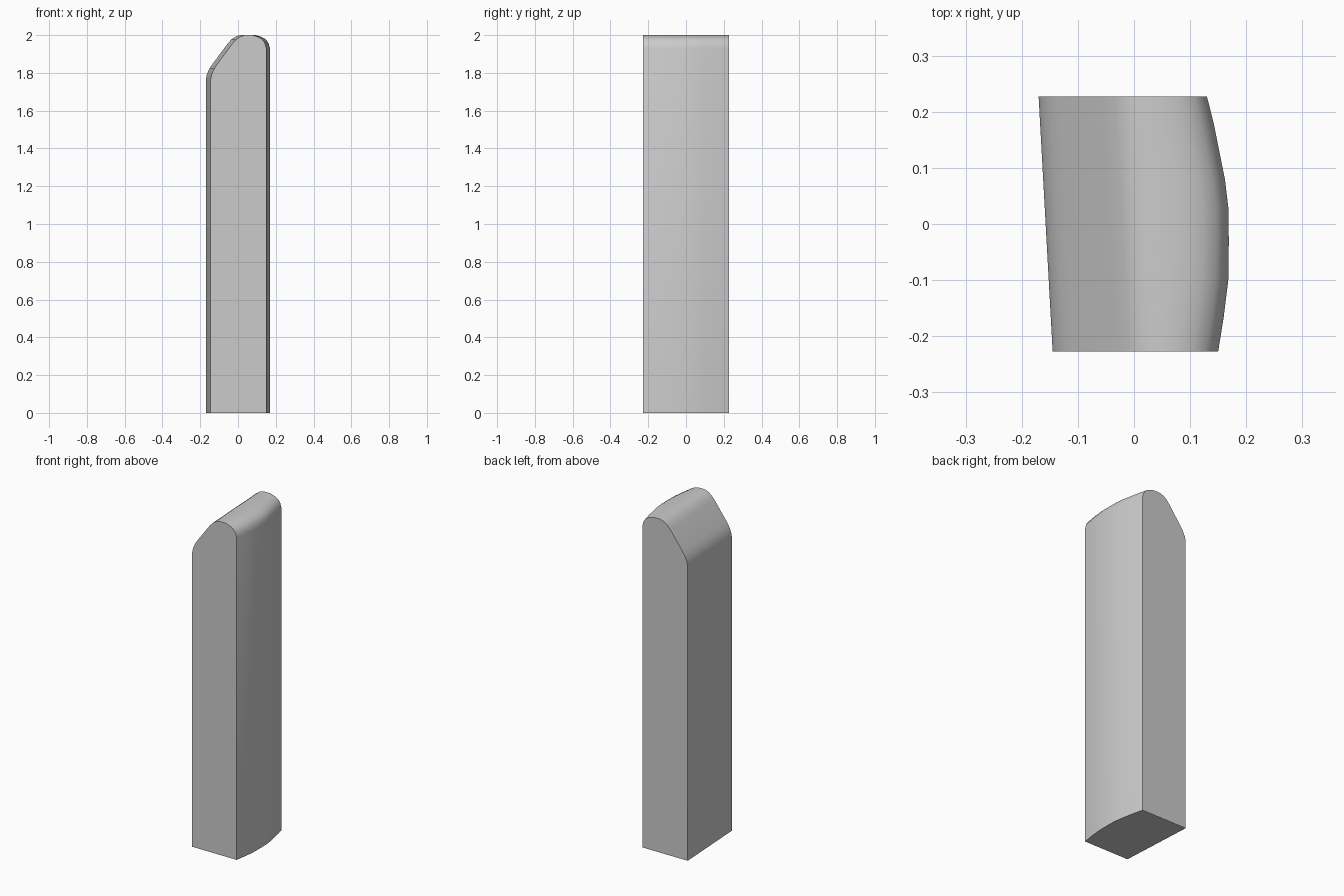
import bpy, bmesh

if "Cube" in bpy.data.objects:
    bpy.data.objects.remove(bpy.data.objects["Cube"])

# Plan outline: (y, right-hand x); the left side is a straight slanted wall
STATIONS = [(-0.227, 0.15), (-0.165, 0.16), (-0.1, 0.168), (-0.03, 0.169),
            (0.03, 0.168), (0.08, 0.162), (0.13, 0.152), (0.18, 0.142), (0.227, 0.13)]
# Top profile: offsets from the left wall, then offsets from the right wall
LEFT = [(0, 0), (0, 1.765), (0.006, 1.795), (0.02, 1.825), (0.035, 1.847),
        (0.115, 1.955), (0.135, 1.977), (0.155, 1.991), (0.18, 2.0)]
RIGHT = [(0.075, 2.0), (0.045, 1.991), (0.022, 1.978), (0.008, 1.958), (0, 1.93), (0, 0)]


def left_x(y):
    return -0.1575 - 0.0125 * y / 0.227


# Post body: loft the arched profile from front to back
bm = bmesh.new()
rings = []
for y, rx in STATIONS:
    lx = left_x(y)
    pts = [(lx + dx, y, z) for dx, z in LEFT] + [(rx - dx, y, z) for dx, z in RIGHT]
    rings.append([bm.verts.new(p) for p in pts])

n = len(rings[0])
for a, b in zip(rings, rings[1:]):
    for i in range(n):
        j = (i + 1) % n
        bm.faces.new((a[i], a[j], b[j], b[i]))
bm.faces.new(rings[0])
bm.faces.new(rings[-1])
bmesh.ops.recalc_face_normals(bm, faces=bm.faces)

mesh = bpy.data.meshes.new("rounded_post")
bm.to_mesh(mesh)
bm.free()
post = bpy.data.objects.new("rounded_post", mesh)
bpy.context.collection.objects.link(post)

# Smooth the rounded surfaces, keep the end faces crisp
bpy.context.view_layer.objects.active = post
post.select_set(True)
bpy.ops.object.shade_smooth_by_angle(angle=0.6)
